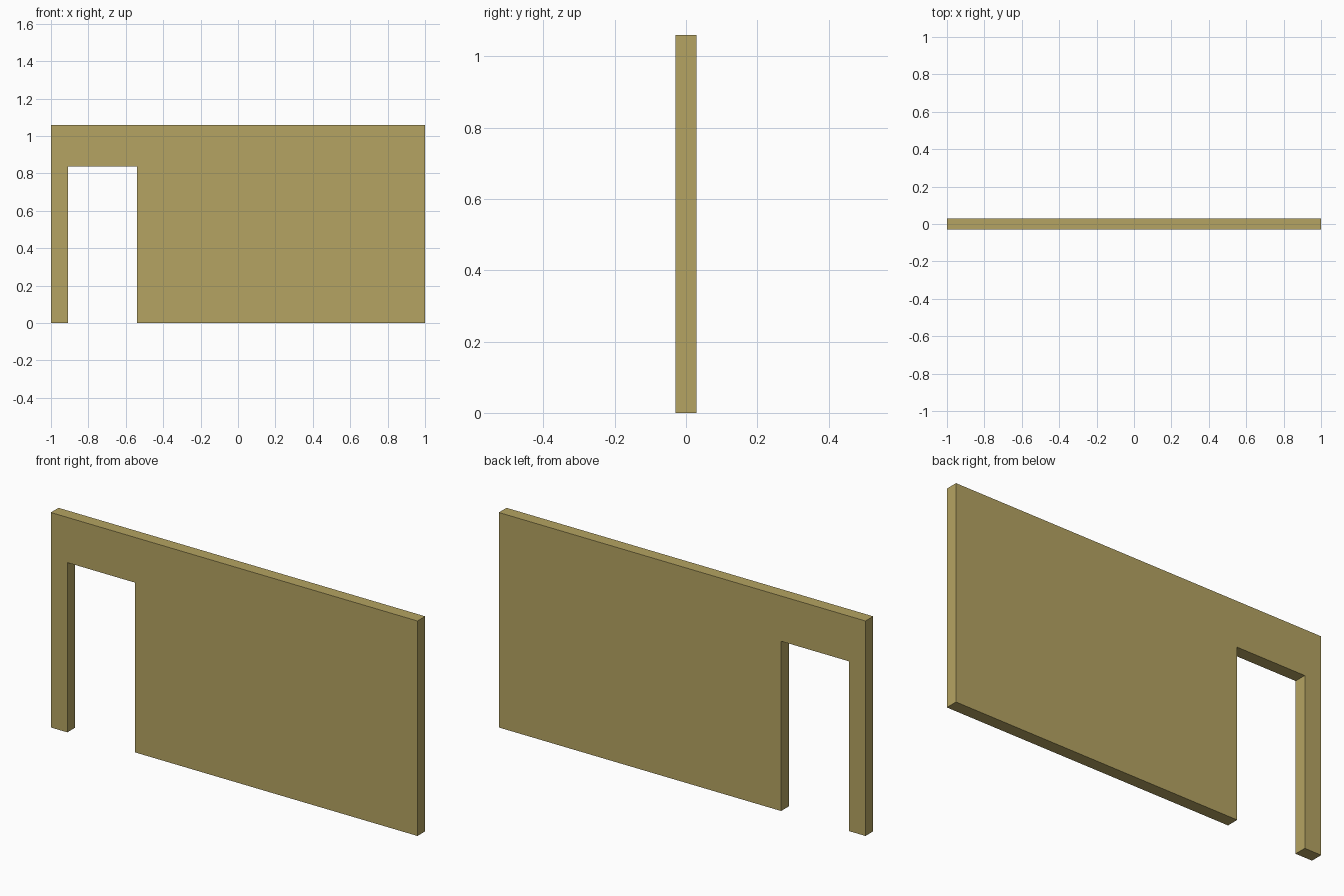
import bpy, bmesh

if "Cube" in bpy.data.objects:
    bpy.data.objects.remove(bpy.data.objects["Cube"])

# Wall dimensions
HALF_T, TOP = 0.03, 1.06
DOOR_L, DOOR_R, DOOR_TOP = -0.91, -0.54, 0.837

# Wall outline with a doorway notch, seen from the front
outline = [(-1, 0), (DOOR_L, 0), (DOOR_L, DOOR_TOP), (DOOR_R, DOOR_TOP),
           (DOOR_R, 0), (1, 0), (1, TOP), (-1, TOP)]

bm = bmesh.new()
front = bm.faces.new([bm.verts.new((x, -HALF_T, z)) for x, z in outline])

# Extrude the outline to the wall thickness
result = bmesh.ops.extrude_face_region(bm, geom=[front], use_keep_orig=True)
moved = [g for g in result["geom"] if isinstance(g, bmesh.types.BMVert)]
bmesh.ops.translate(bm, verts=moved, vec=(0, 2 * HALF_T, 0))
bmesh.ops.recalc_face_normals(bm, faces=bm.faces)

mesh = bpy.data.meshes.new("wall_with_doorway")
bm.to_mesh(mesh)
bm.free()

# Single tan colour
tan = bpy.data.materials.new("tan_wall")
tan.diffuse_color = (0.462, 0.371, 0.122, 1)
tan.use_nodes = True
tan.node_tree.nodes["Principled BSDF"].inputs["Base Color"].default_value = tan.diffuse_color
mesh.materials.append(tan)

wall = bpy.data.objects.new("wall_with_doorway", mesh)
bpy.context.collection.objects.link(wall)
